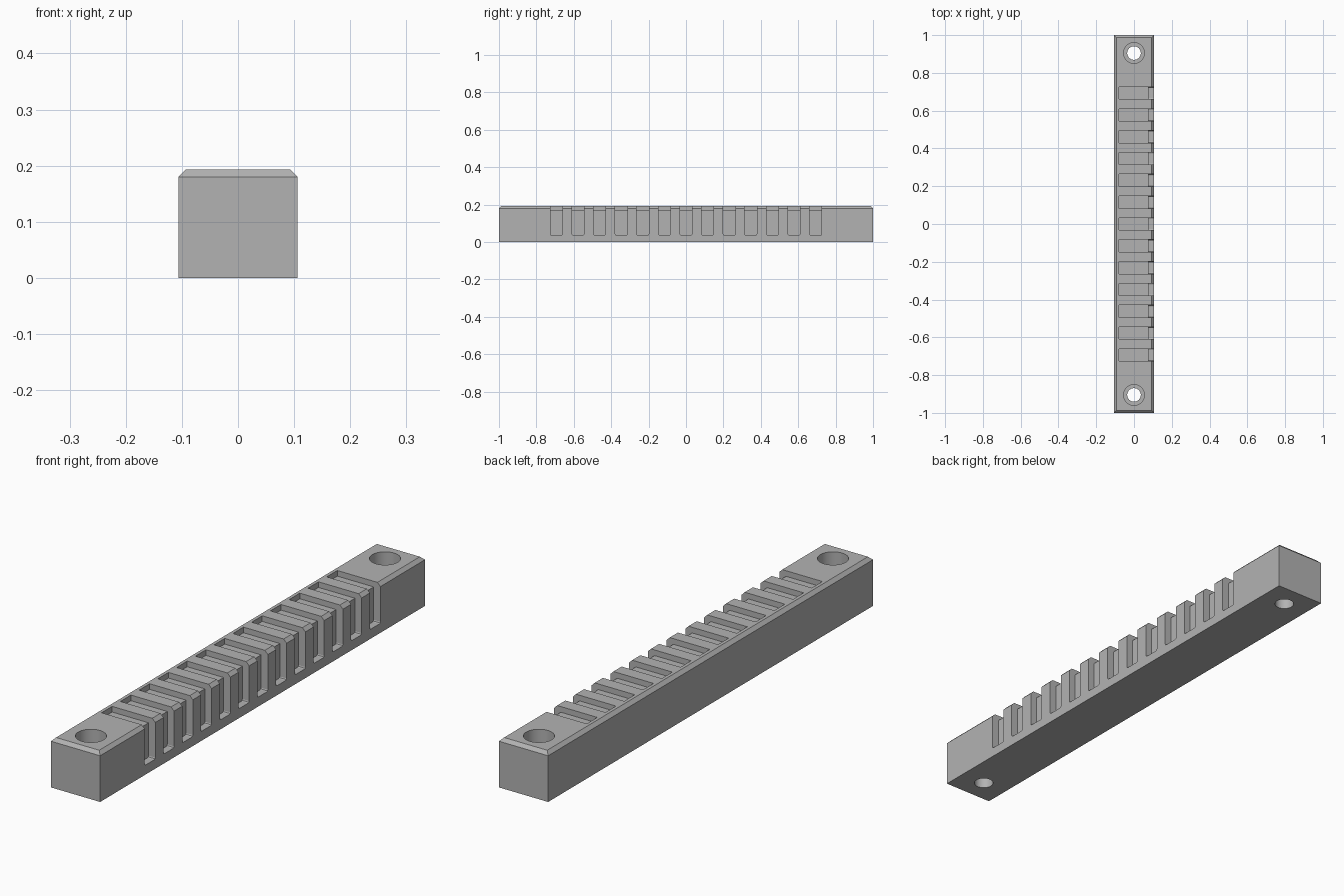
import bpy, bmesh
from mathutils import Matrix, Vector

cube = bpy.data.objects.get("Cube")
if cube:
    bpy.data.objects.remove(cube, do_unlink=True)

HALF_W, HALF_L, HEIGHT, CHAMFER = 0.106, 1.0, 0.193, 0.013
SLOTS, PITCH, SLOT_W = 13, 0.1155, 0.065
SLOT_END, SLOT_WALL, SLOT_FLOOR, SLOT_DEPTH = -0.08, 0.077, 0.037, 0.022
HOLE_Y = 0.905

grey = bpy.data.materials.new("plain_grey")
grey.use_nodes = True
colour = (0.45, 0.45, 0.45, 1)
grey.diffuse_color = colour
grey.node_tree.nodes["Principled BSDF"].inputs["Base Color"].default_value = colour


def make_object(name, bm):
    bmesh.ops.recalc_face_normals(bm, faces=bm.faces)
    mesh = bpy.data.meshes.new(name)
    bm.to_mesh(mesh)
    bm.free()
    mesh.materials.append(grey)
    obj = bpy.data.objects.new(name, mesh)
    bpy.context.collection.objects.link(obj)
    return obj


def cut(target, cutter):
    cutter.hide_render = True
    mod = target.modifiers.new(cutter.name, 'BOOLEAN')
    mod.operation, mod.solver, mod.object = 'DIFFERENCE', 'EXACT', cutter
    bpy.context.view_layer.objects.active = target
    bpy.ops.object.modifier_apply(modifier=mod.name)
    bpy.data.objects.remove(cutter, do_unlink=True)


# Long bar with chamfered top edges
bm = bmesh.new()
size = Matrix.Diagonal((2 * HALF_W, 2 * HALF_L, HEIGHT, 1))
bmesh.ops.create_cube(bm, size=1, matrix=Matrix.Translation((0, 0, HEIGHT / 2)) @ size)
top = [e for e in bm.edges if all(v.co.z > HEIGHT / 2 for v in e.verts)]
bmesh.ops.bevel(bm, geom=top, offset=CHAMFER, segments=1, affect='EDGES')
bar = make_object("slotted_bar", bm)

# Row of L-shaped grooves across the top and down the left side
bm = bmesh.new()
over = 0.05
roof, side = HEIGHT + over, HALF_W + over
shelf = HEIGHT - SLOT_DEPTH
profile = [(SLOT_END, shelf), (SLOT_WALL, shelf), (SLOT_WALL, SLOT_FLOOR),
           (side, SLOT_FLOOR), (side, roof), (SLOT_END, roof)]
for i in range(SLOTS):
    y = (i - (SLOTS - 1) / 2) * PITCH - SLOT_W / 2
    face = bm.faces.new([bm.verts.new((x, y, z)) for x, z in profile])
    ext = bmesh.ops.extrude_face_region(bm, geom=[face], use_keep_orig=True)
    verts = [g for g in ext["geom"] if isinstance(g, bmesh.types.BMVert)]
    bmesh.ops.translate(bm, verts=verts, vec=Vector((0, SLOT_W, 0)))
bmesh.ops.recalc_face_normals(bm, faces=bm.faces)
# Small rounding at the foot of each groove
foot = [e for e in bm.edges
        if all(abs(v.co.z - SLOT_FLOOR) < 0.001 for v in e.verts)
        and abs(e.verts[0].co.x - e.verts[1].co.x) > 0.01]
bmesh.ops.bevel(bm, geom=foot, offset=0.006, segments=2, profile=0.5, affect='EDGES')
cut(bar, make_object("groove_cutter", bm))

# Counterbored screw holes at both ends
for name, radius, bottom in (("bore_cutter", 0.055, 0.09), ("hole_cutter", 0.036, -over)):
    bm = bmesh.new()
    for y in (-HOLE_Y, HOLE_Y):
        bmesh.ops.create_cone(bm, cap_ends=True, segments=48, radius1=radius, radius2=radius,
                              depth=roof - bottom,
                              matrix=Matrix.Translation((0, y, (roof + bottom) / 2)))
    cut(bar, make_object(name, bm))

bar.select_set(True)
bpy.context.view_layer.objects.active = bar
bpy.ops.object.shade_smooth_by_angle(angle=0.35)
